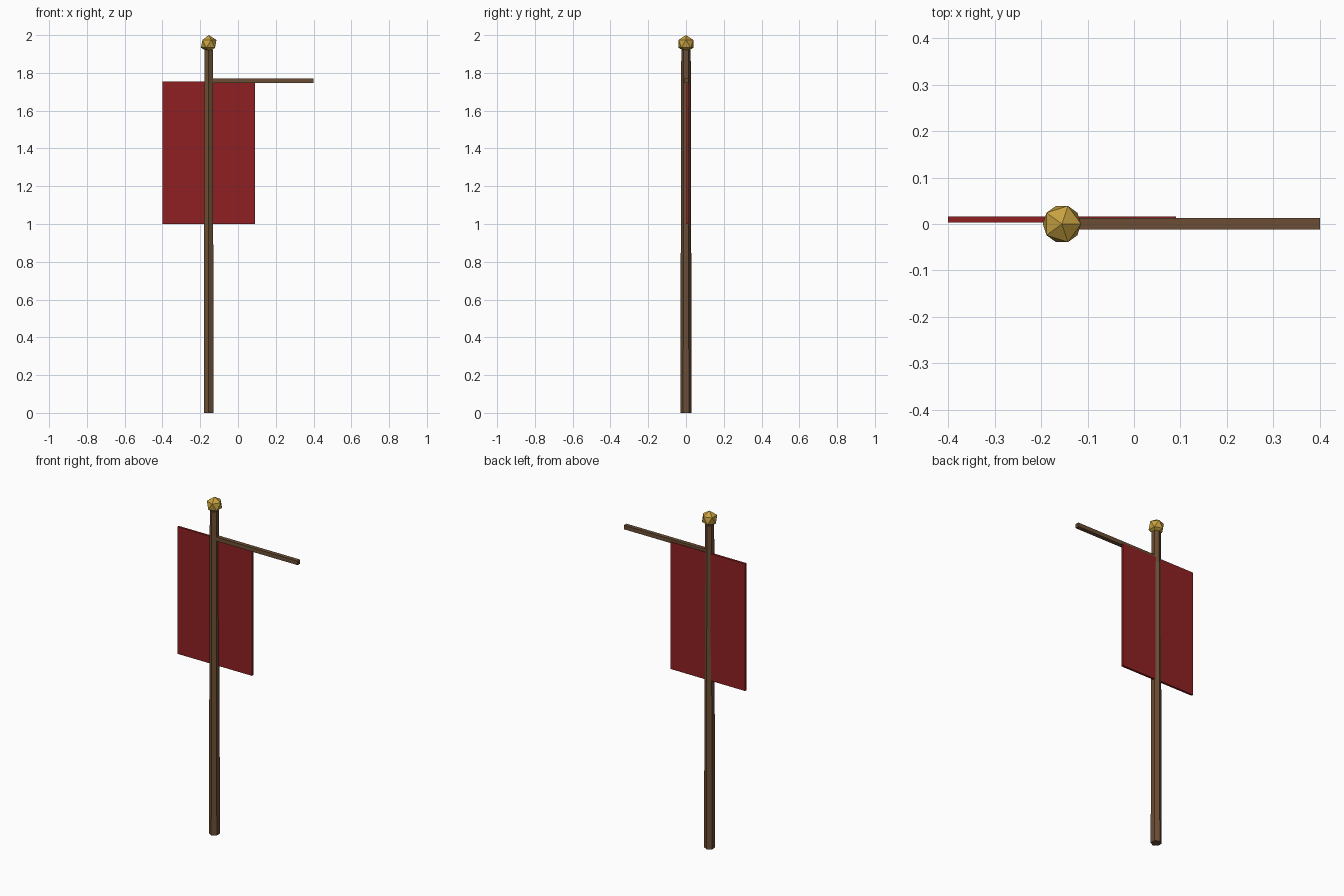
import bpy

# Remove the default cube
cube = bpy.data.objects.get("Cube")
if cube:
    bpy.data.objects.remove(cube, do_unlink=True)

POLE_X = -0.155


def make_material(name, colour):
    mat = bpy.data.materials.new(name)
    mat.use_nodes = True
    mat.diffuse_color = (*colour, 1)
    bsdf = next(n for n in mat.node_tree.nodes if n.type == 'BSDF_PRINCIPLED')
    bsdf.inputs["Base Color"].default_value = (*colour, 1)
    return mat


def finish(name, mat):
    obj = bpy.context.object
    obj.name = name
    obj.data.materials.append(mat)
    return obj


def box(name, mat, low, high):
    centre = [(a + b) / 2 for a, b in zip(low, high)]
    bpy.ops.mesh.primitive_cube_add(size=1, location=centre)
    obj = finish(name, mat)
    obj.scale = [b - a for a, b in zip(low, high)]
    bpy.context.view_layer.update()
    bpy.ops.object.transform_apply(location=False, rotation=False, scale=True)


wood = make_material("brown wood", (0.147, 0.076, 0.035))
cloth = make_material("red cloth", (0.275, 0.0144, 0.016))
gold = make_material("gold", (0.578, 0.361, 0.053))

# Tapered six-sided pole
bpy.ops.mesh.primitive_cone_add(vertices=6, radius1=0.03, radius2=0.025,
                                depth=1.92, location=(POLE_X, 0, 0.96))
finish("pole", wood)

# Faceted ball on top of the pole
bpy.ops.mesh.primitive_ico_sphere_add(subdivisions=1, radius=0.046,
                                      location=(POLE_X, 0, 1.954))
finish("finial", gold)

# Crossbar reaching out to the left side
box("crossbar", wood, (POLE_X, -0.0115, 1.746), (0.4, 0.0125, 1.77))

# Hanging banner
box("banner", cloth, (-0.4, 0.003, 1.0), (0.09, 0.016, 1.755))
